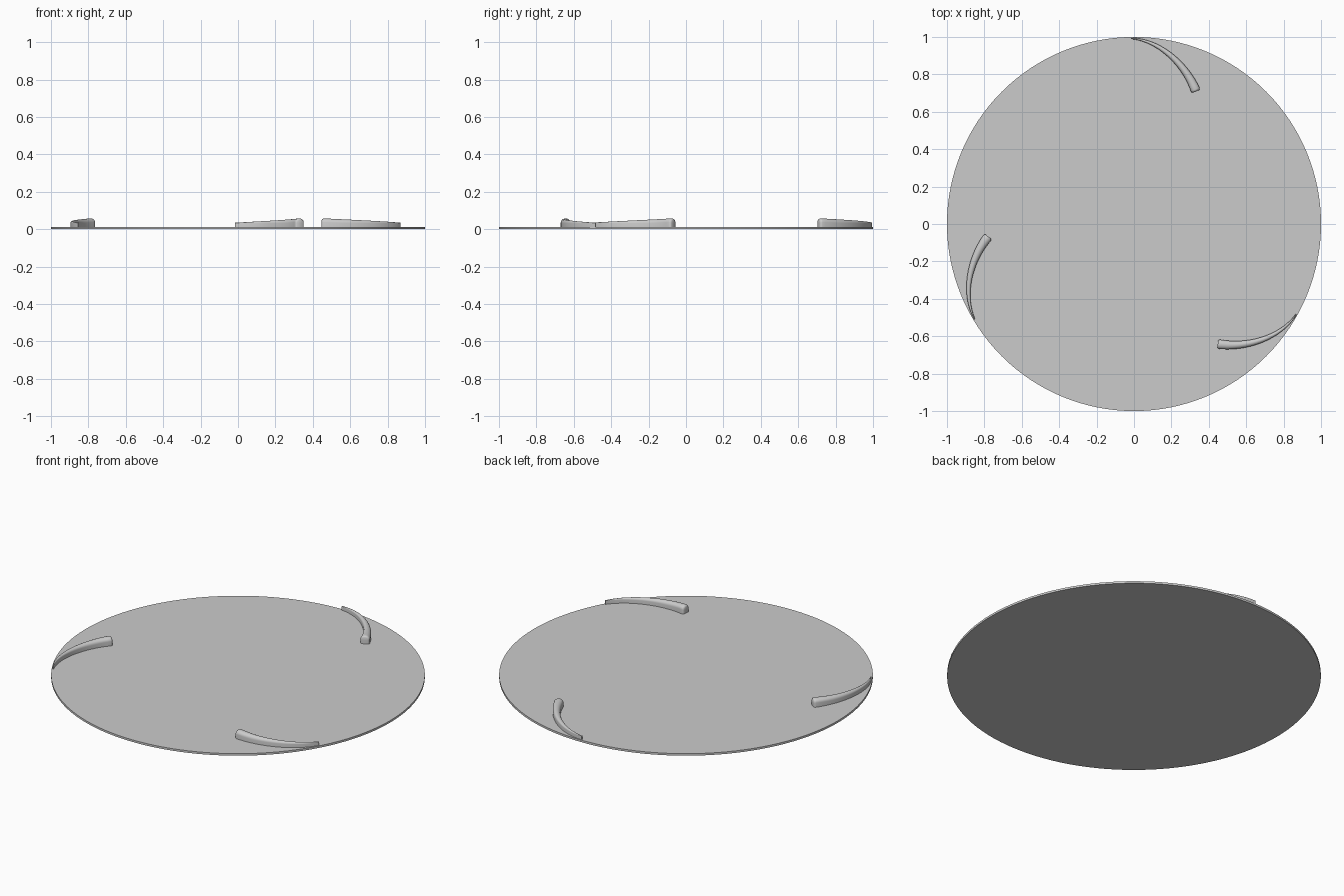
import bpy, bmesh, math
from mathutils import Vector, Matrix
from mathutils.geometry import interpolate_bezier

cube = bpy.data.objects.get("Cube")
if cube:
    bpy.data.objects.remove(cube, do_unlink=True)

grey = bpy.data.materials.new("light_grey")
grey.use_nodes = True
colour = (0.6, 0.6, 0.6, 1)
grey.diffuse_color = colour
grey.node_tree.nodes["Principled BSDF"].inputs["Base Color"].default_value = colour

THICK = 0.012


def finish(name, bm):
    bmesh.ops.recalc_face_normals(bm, faces=bm.faces)
    mesh = bpy.data.meshes.new(name)
    bm.to_mesh(mesh)
    bm.free()
    mesh.materials.append(grey)
    obj = bpy.data.objects.new(name, mesh)
    bpy.context.collection.objects.link(obj)
    bpy.ops.object.select_all(action="DESELECT")
    obj.select_set(True)
    bpy.context.view_layer.objects.active = obj
    bpy.ops.object.shade_smooth_by_angle(angle=math.radians(40))
    return obj


# Thin round base plate
bm = bmesh.new()
bmesh.ops.create_cone(bm, cap_ends=True, segments=128, radius1=1, radius2=1, depth=THICK,
                      matrix=Matrix.Translation((0, 0, THICK / 2)))
finish("base_disc", bm)


def section(centre, side, width, top):
    """Upright slat section with a rounded crown."""
    half = width / 2
    bottom = THICK * 0.5
    crown = min(half, 0.02)
    pts = [centre + side * half + Vector((0, 0, bottom))]
    for i in range(11):
        a = math.pi * i / 10
        pts.append(centre + side * half * math.cos(a)
                   + Vector((0, 0, top - crown + crown * math.sin(a))))
    pts.append(centre - side * half + Vector((0, 0, bottom)))
    return pts


# Curved ribs: a blade at the rim, swelling to a blunt rounded inner end
def rib(name, angle):
    path = interpolate_bezier(Vector((-0.015, 0.992, 0)), Vector((0.13, 0.985, 0)),
                              Vector((0.27, 0.86, 0)), Vector((0.327, 0.72, 0)), 25)
    bm = bmesh.new()
    rings = []
    last = len(path) - 1
    for i, p in enumerate(path):
        t = i / last
        tangent = (path[min(i + 1, last)] - path[max(i - 1, 0)]).normalized()
        side = Vector((-tangent.y, tangent.x, 0))
        width, top = 0.006 + 0.044 * t, 0.035 + 0.023 * t
        rings.append(section(p, side, width, top))
    # Rounded nose
    for k in range(1, 5):
        a = math.radians(18 * k)
        drop = 0.012 * (1 - math.cos(a))
        rings.append(section(path[-1] + tangent * 0.013 * math.sin(a), side,
                             width - 2 * drop, top - drop))
    rings = [[bm.verts.new(p) for p in ring] for ring in rings]
    n = len(rings[0])
    for a, b in zip(rings, rings[1:]):
        for j in range(n):
            bm.faces.new((a[j], a[(j + 1) % n], b[(j + 1) % n], b[j]))
    bm.faces.new(rings[0])
    bm.faces.new(rings[-1])
    bmesh.ops.rotate(bm, verts=bm.verts, cent=(0, 0, 0),
                     matrix=Matrix.Rotation(angle, 3, "Z"))
    finish(name, bm)


for name, turn in (("back_rib", 0), ("right_rib", 1), ("left_rib", 2)):
    rib(name, turn * math.tau / 3)
